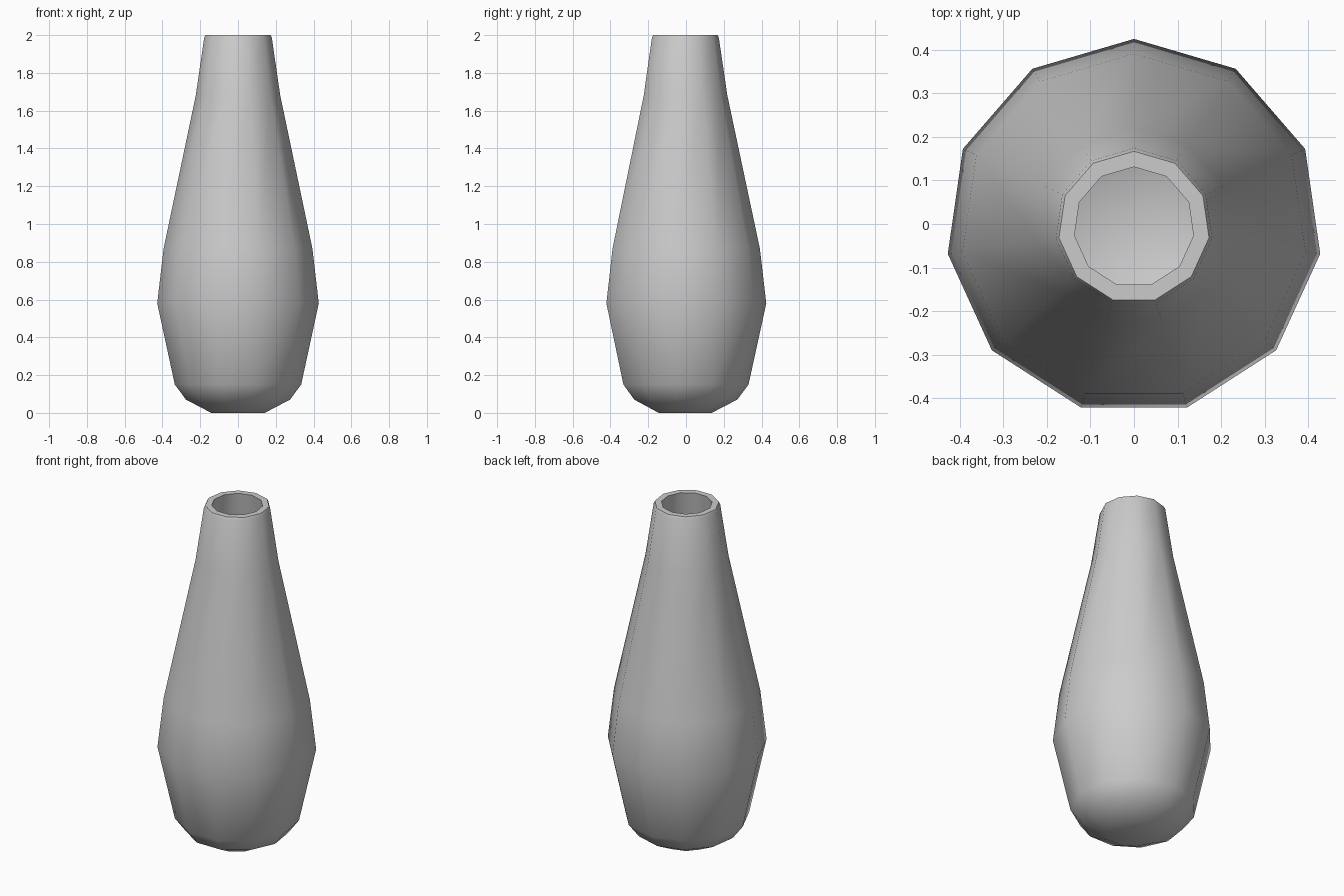
import bpy, bmesh, math

if "Cube" in bpy.data.objects:
    bpy.data.objects.remove(bpy.data.objects["Cube"])

SIDES = 11
CENTER_Y = -0.007

# (radius, z): outer wall from the base up, over the rim, down the inner wall
PROFILE = [
    (0.143, 0.0), (0.278, 0.07), (0.338, 0.15), (0.432, 0.58), (0.398, 0.87),
    (0.226, 1.68), (0.181, 1.985), (0.174, 2.0), (0.138, 2.0),
    (0.183, 1.68), (0.355, 0.86), (0.388, 0.58), (0.30, 0.17),
    (0.255, 0.11), (0.14, 0.045),
]


def lathe(name, profile):
    bm = bmesh.new()
    rings = []
    for r, z in profile:
        ring = []
        for i in range(SIDES):
            a = math.pi / 2 + 2 * math.pi * i / SIDES
            ring.append(bm.verts.new((r * math.cos(a), r * math.sin(a) + CENTER_Y, z)))
        rings.append(ring)
    for lower, upper in zip(rings, rings[1:]):
        for i in range(SIDES):
            j = (i + 1) % SIDES
            bm.faces.new((lower[i], lower[j], upper[j], upper[i]))
    # Base underside and inner floor
    bm.faces.new(rings[0][::-1])
    bm.faces.new(rings[-1])
    bmesh.ops.recalc_face_normals(bm, faces=bm.faces)
    mesh = bpy.data.meshes.new(name)
    bm.to_mesh(mesh)
    bm.free()
    obj = bpy.data.objects.new(name, mesh)
    bpy.context.collection.objects.link(obj)
    return obj


# Hollow vase
vase = lathe("vase", PROFILE)
bpy.context.view_layer.objects.active = vase
vase.select_set(True)
bpy.ops.object.shade_smooth_by_angle(angle=math.radians(60))
